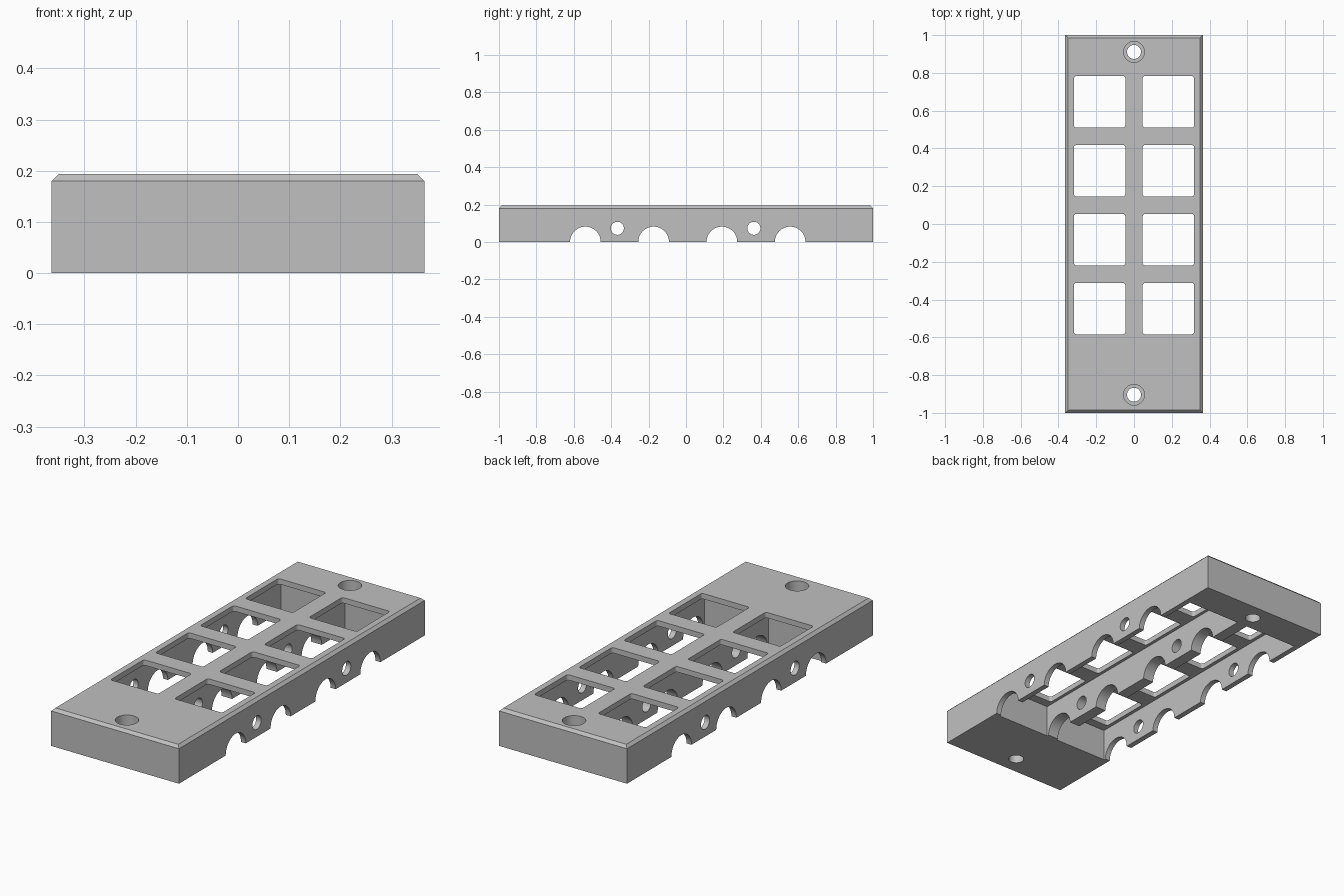
import bpy
import math

old = bpy.data.objects.get("Cube")
if old:
    bpy.data.objects.remove(old, do_unlink=True)

HALF_X, HEIGHT = 0.364, 0.194
PLATE, WALL = 0.028, 0.028
PITCH = 0.365
OPENING = 0.272
ROWS = [-0.448 + PITCH * i for i in range(4)]
MID_Y = sum(ROWS) / len(ROWS)


def box(name, centre, size):
    bpy.ops.mesh.primitive_cube_add(size=1, location=centre)
    ob = bpy.context.object
    ob.name = name
    ob.scale = size
    bpy.ops.object.transform_apply(location=True, rotation=True, scale=True)
    return ob


def rod(name, centre, radius, length, along_x=False):
    turn = (0, math.pi / 2, 0) if along_x else (0, 0, 0)
    bpy.ops.mesh.primitive_cylinder_add(vertices=48, radius=radius, depth=length,
                                        location=centre, rotation=turn)
    ob = bpy.context.object
    ob.name = name
    bpy.ops.object.transform_apply(location=True, rotation=True, scale=True)
    return ob


def bevel_edges(ob, width, segments, rule):
    """Bevel only the edges whose two end points satisfy the rule."""
    weights = ob.data.attributes.new("bevel_weight_edge", 'FLOAT', 'EDGE')
    for e in ob.data.edges:
        a, b = (ob.data.vertices[i].co for i in e.vertices)
        weights.data[e.index].value = 1.0 if rule(a, b) else 0.0
    mod = ob.modifiers.new("bevel", 'BEVEL')
    mod.limit_method = 'WEIGHT'
    mod.width = width
    mod.segments = segments
    bpy.context.view_layer.objects.active = ob
    bpy.ops.object.modifier_apply(modifier=mod.name)


def cut(ob, cutter):
    cutter.hide_render = True
    mod = ob.modifiers.new("cut", 'BOOLEAN')
    mod.operation = 'DIFFERENCE'
    mod.solver = 'EXACT'
    mod.object = cutter
    bpy.context.view_layer.objects.active = ob
    bpy.ops.object.modifier_apply(modifier=mod.name)
    bpy.data.objects.remove(cutter, do_unlink=True)


# Housing block with a chamfered top rim
housing = box("housing", (0, 0, HEIGHT / 2), (HALF_X * 2, 2, HEIGHT))
bevel_edges(housing, 0.014, 1, lambda a, b: min(a.z, b.z) > HEIGHT / 2)

# Two long channels below, leaving thin side walls and a middle rib
inner, rib = HALF_X - WALL, 0.03
roof = HEIGHT - PLATE
for side in (-1, 1):
    cut(housing, box("channel_cutter", (side * (inner + rib) / 2, MID_Y, roof - 0.2),
                     (inner - rib, PITCH * 4, 0.4)))

# Square openings with slightly rounded corners
for side in (-1, 1):
    for y in ROWS:
        window = box("window_cutter", (side * 0.182, y, HEIGHT),
                     (OPENING, OPENING, 0.15))
        bevel_edges(window, 0.012, 4, lambda a, b: abs(a.z - b.z) > 0.1)
        cut(housing, window)

# Half-round arches through both walls and the rib
for y in ROWS:
    cut(housing, rod("arch_cutter", (0, y - 0.09, 0), 0.082, 1, True))

# Cross holes through both walls and the rib
for y in (-0.367, 0.363):
    cut(housing, rod("cross_hole_cutter", (0, y, 0.073), 0.035, 1, True))

# Counterbored screw holes at the ends
for y in (-0.904, 0.911):
    cut(housing, rod("screw_hole_cutter", (0, y, 0.1), 0.037, 0.6))
    cut(housing, rod("counterbore_cutter", (0, y, HEIGHT), 0.055, 0.2))

# Plain grey finish
grey = bpy.data.materials.new("light_grey")
grey.use_nodes = True
colour = (0.53, 0.53, 0.53, 1)
grey.diffuse_color = colour
grey.node_tree.nodes["Principled BSDF"].inputs["Base Color"].default_value = colour
housing.data.materials.clear()
housing.data.materials.append(grey)

bpy.ops.object.select_all(action='DESELECT')
housing.select_set(True)
bpy.context.view_layer.objects.active = housing
bpy.ops.object.shade_smooth_by_angle(angle=math.radians(30))
